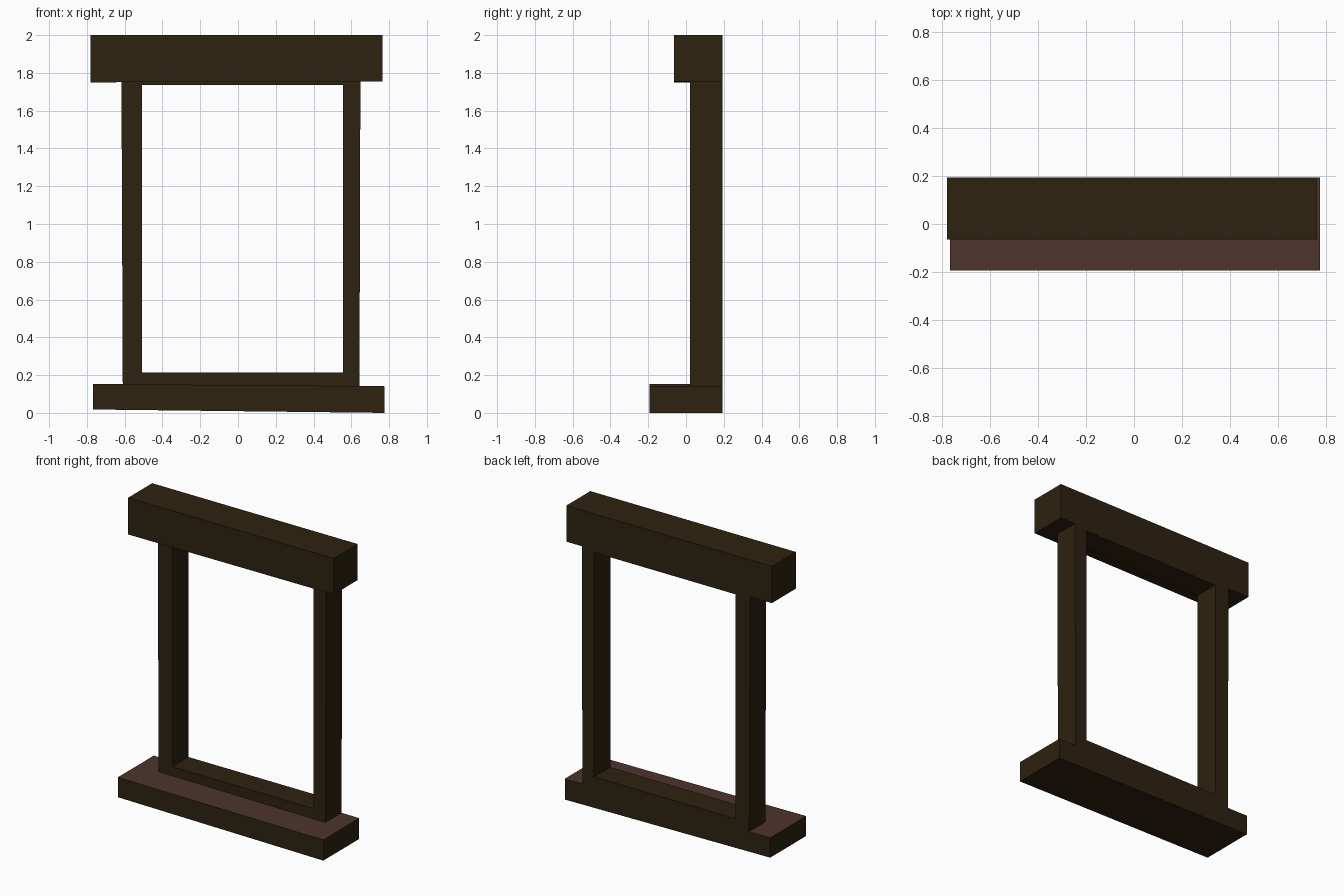
import bpy
import bmesh

cube = bpy.data.objects.get("Cube")
if cube:
    bpy.data.objects.remove(cube, do_unlink=True)


def make_material(name, color):
    mat = bpy.data.materials.new(name)
    mat.use_nodes = True
    mat.diffuse_color = (*color, 1)
    mat.node_tree.nodes["Principled BSDF"].inputs["Base Color"].default_value = (*color, 1)
    return mat


DARK = make_material("dark wood", (0.027, 0.016, 0.005))
RED = make_material("reddish brown sill", (0.076, 0.034, 0.027))
BACK = 0.193


def prism(name, outline, front, top_material=None):
    """Extrude a front outline (x, z) from the front depth to the shared back."""
    bm = bmesh.new()
    face = bm.faces.new([bm.verts.new((x, front, z)) for x, z in outline])
    extruded = bmesh.ops.extrude_face_region(bm, geom=[face])["geom"]
    verts = [g for g in extruded if isinstance(g, bmesh.types.BMVert)]
    bmesh.ops.translate(bm, verts=verts, vec=(0, BACK - front, 0))
    bmesh.ops.recalc_face_normals(bm, faces=bm.faces)
    mesh = bpy.data.meshes.new(name)
    mesh.materials.append(DARK)
    if top_material:
        mesh.materials.append(top_material)
        for f in bm.faces:
            f.material_index = int(f.normal.z > 0.9)
    bm.to_mesh(mesh)
    bm.free()
    obj = bpy.data.objects.new(name, mesh)
    bpy.context.collection.objects.link(obj)
    return obj


# Slightly crooked sill with a coloured top, and the heavy lintel
prism("sill", [(-0.768, 0.018), (0.776, 0), (0.776, 0.141), (-0.768, 0.153)], -BACK, RED)
prism("lintel", [(-0.78, 1.75), (0.764, 1.755), (0.764, 2), (-0.78, 2)], -0.064)

# Frame: hand-cut posts and the rails between them
FRAME = 0.02
prism("right_post", [(-0.61, 0.13), (-0.508, 0.13), (-0.508, 1.76), (-0.617, 1.76)], FRAME)
prism("left_post", [(0.555, 0.13), (0.643, 0.13), (0.648, 1.76), (0.555, 1.76)], FRAME)
for name, low, high in (("bottom_rail", 0.13, 0.213), ("top_rail", 1.737, 1.76)):
    prism(name, [(-0.508, low), (0.555, low), (0.555, high), (-0.508, high)], FRAME)
